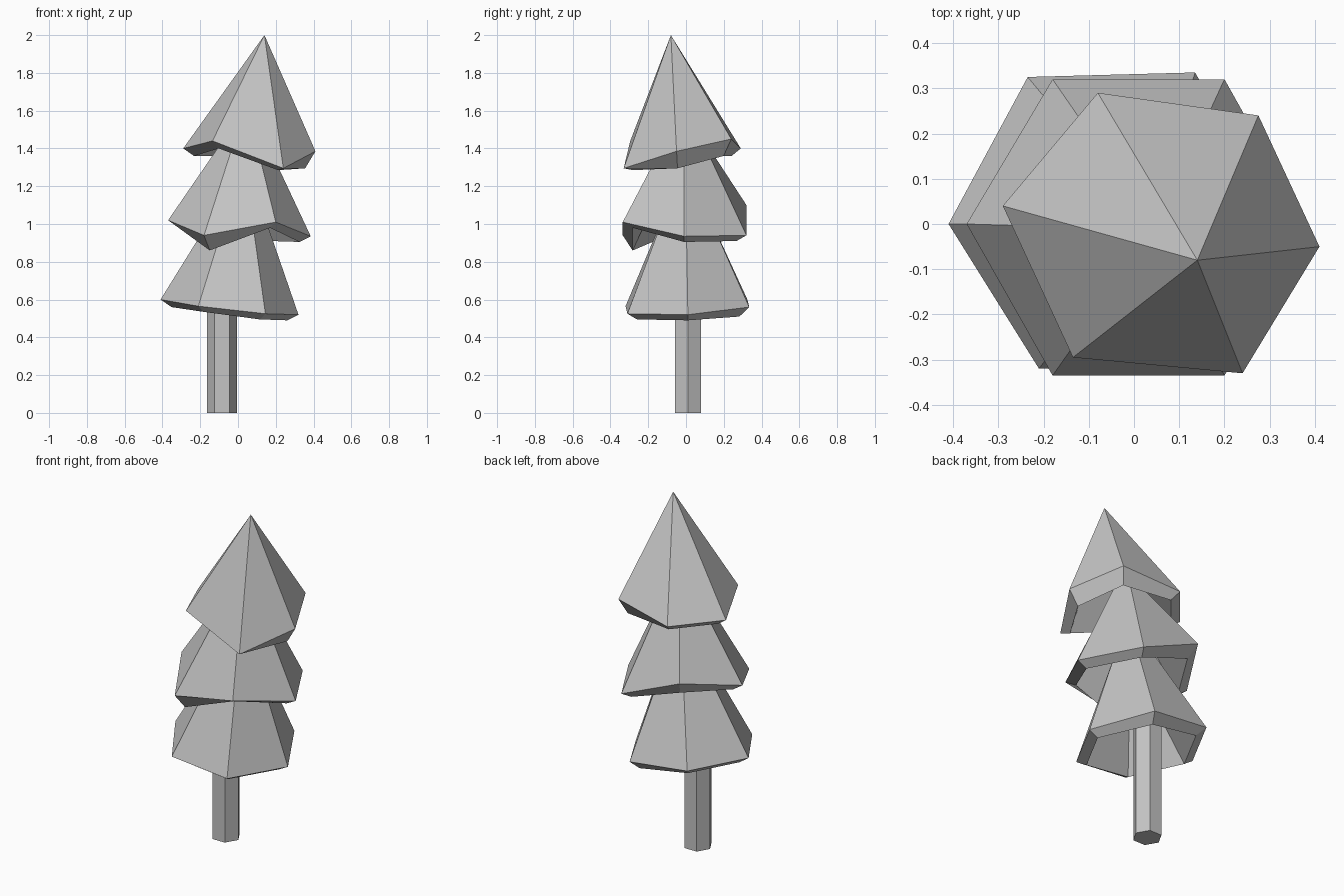
import bpy
import bmesh
from math import cos, sin, radians
from mathutils import Vector

cube = bpy.data.objects.get("Cube")
if cube:
    bpy.data.objects.remove(cube, do_unlink=True)

grey = bpy.data.materials.new("plain grey")
grey.use_nodes = True
colour = (0.55, 0.55, 0.55, 1)
grey.diffuse_color = colour
grey.node_tree.nodes["Principled BSDF"].inputs["Base Color"].default_value = colour


def finish(name, bm):
    """Turn a bmesh into a flat shaded grey object."""
    bmesh.ops.recalc_face_normals(bm, faces=bm.faces)
    mesh = bpy.data.meshes.new(name)
    bm.to_mesh(mesh)
    bm.free()
    mesh.materials.append(grey)
    obj = bpy.data.objects.new(name, mesh)
    bpy.context.collection.objects.link(obj)
    return obj


def hexagon(centre, radius):
    """Corners running clockwise from -x, seen from above."""
    angles = [radians(180 - 60 * i) for i in range(6)]
    return [Vector(centre) + Vector((cos(a), sin(a), 0)) * radius for a in angles]


def bridge(bm, lower, upper):
    for i in range(6):
        j = (i + 1) % 6
        bm.faces.new((lower[i], lower[j], upper[j], upper[i]))


def foliage_tier(name, corners, tip, tip_radius):
    """Hollow six-sided skirt: outer slope, slanted lip and inner slope."""
    bm = bmesh.new()
    rim = [Vector((x, y, z)) for x, y, z, drop in corners]
    middle = sum(rim, Vector()) / 6
    lip = [middle.lerp(p, 0.84) for p in rim]
    for point, corner in zip(lip, corners):
        point.z = corner[2] - corner[3]
    inner_tip = Vector(tip) - Vector((0, 0, 0.17))

    rim_verts = [bm.verts.new(p) for p in rim]
    lip_verts = [bm.verts.new(p) for p in lip]
    inner_verts = [bm.verts.new(p) for p in hexagon(inner_tip, max(tip_radius * 0.8, 0.02))]
    bridge(bm, lip_verts, rim_verts)
    bridge(bm, inner_verts, lip_verts)
    bm.faces.new(inner_verts)

    if tip_radius:
        top_verts = [bm.verts.new(p) for p in hexagon(tip, tip_radius)]
        bridge(bm, rim_verts, top_verts)
        bm.faces.new(top_verts)
    else:
        apex = bm.verts.new(tip)
        for i in range(6):
            bm.faces.new((rim_verts[i], rim_verts[(i + 1) % 6], apex))
    return finish(name, bm)


# Trunk
bm = bmesh.new()
foot = [bm.verts.new(p) for p in hexagon((-0.085, 0.01, 0), 0.08)]
head = [bm.verts.new(p) for p in hexagon((-0.085, 0.01, 0.8), 0.08)]
bridge(bm, foot, head)
bm.faces.new(foot)
bm.faces.new(head)
finish("trunk", bm)

# Foliage: each rim corner is x, y, z and the drop to the lip
foliage_tier("lower_foliage", [
    (-0.41, 0, 0.6, 0.04), (-0.235, 0.325, 0.6, 0.04), (0.135, 0.335, 0.56, 0.05),
    (0.32, 0.01, 0.52, 0.03), (0.145, -0.31, 0.525, 0.03), (-0.21, -0.32, 0.565, 0.03),
], (0.01, 0, 1.1), 0.11)

foliage_tier("middle_foliage", [
    (-0.37, 0, 1.02, 0.04), (-0.18, 0.32, 1.1, 0.08), (0.2, 0.32, 0.94, 0.03),
    (0.385, -0.01, 0.935, 0.03), (0.2, -0.335, 1.01, 0.03), (-0.18, -0.335, 0.94, 0.08),
], (0.04, -0.01, 1.5), 0.08)

foliage_tier("upper_foliage", [
    (-0.29, 0.04, 1.4, 0.04), (-0.08, 0.29, 1.4, 0.04), (0.275, 0.24, 1.45, 0.09),
    (0.41, -0.05, 1.385, 0.09), (0.24, -0.33, 1.295, 0.01), (-0.135, -0.295, 1.44, 0.04),
], (0.14, -0.08, 2), 0)
